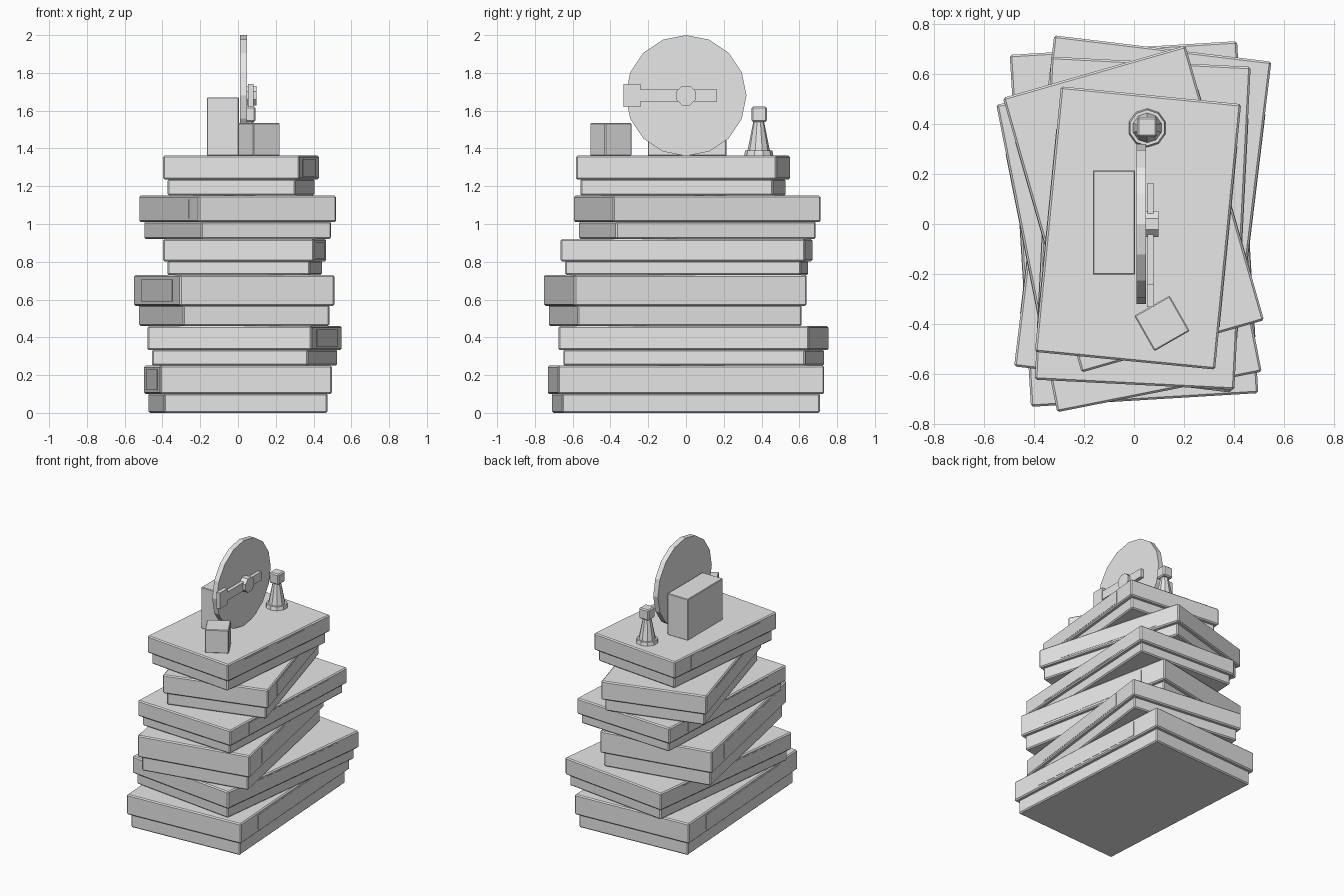
import bpy, bmesh, math
from mathutils import Matrix, Vector

if "Cube" in bpy.data.objects:
    bpy.data.objects.remove(bpy.data.objects["Cube"])

grey = bpy.data.materials.new("light_grey")
grey.diffuse_color = (0.8, 0.8, 0.8, 1)
grey.use_nodes = True
grey.node_tree.nodes["Principled BSDF"].inputs["Base Color"].default_value = grey.diffuse_color


def finish(name, bm, matrix, bevel=0.0):
    bm.normal_update()
    mesh = bpy.data.meshes.new(name)
    bm.to_mesh(mesh)
    bm.free()
    mesh.materials.append(grey)
    ob = bpy.data.objects.new(name, mesh)
    ob.matrix_world = matrix
    bpy.context.collection.objects.link(ob)
    if bevel:
        mod = ob.modifiers.new("soft_edges", 'BEVEL')
        mod.width = bevel
        mod.segments = 1
    return ob


def block(name, size, centre, turn=0.0, bevel=0.0, offset=(0, 0, 0)):
    """Box of a given size, turned about z; offset is in the turned frame."""
    bm = bmesh.new()
    bmesh.ops.create_cube(bm, size=1)
    bmesh.ops.scale(bm, vec=size, verts=bm.verts)
    bmesh.ops.translate(bm, vec=offset, verts=bm.verts)
    m = Matrix.Translation(centre) @ Matrix.Rotation(math.radians(turn), 4, 'Z')
    return finish(name, bm, m, bevel)


def drum(name, r1, r2, depth, sides, centre, axis='Z', spin=0.0):
    bm = bmesh.new()
    bmesh.ops.create_cone(bm, cap_ends=True, segments=sides, radius1=r1, radius2=r2, depth=depth)
    m = Matrix.Rotation(math.radians(spin), 4, 'Z')
    if axis == 'X':
        m = Matrix.Rotation(math.pi / 2, 4, 'Y') @ m
    return finish(name, bm, Matrix.Translation(centre) @ m)


# stacked game boxes: width, length, centre x, centre y, turn, bottom, lid bottom, top
boxes = [
    (0.912, 1.412, 0.00, 0.00, 3.45, 0.000, 0.100, 0.250),
    (0.876, 1.335, 0.035, 0.04, -6.9, 0.250, 0.332, 0.460),
    (0.835, 1.255, -0.02, -0.057, 11.2, 0.460, 0.567, 0.730),
    (0.800, 1.295, 0.035, 0.003, -2.9, 0.730, 0.802, 0.920),
    (0.760, 1.144, -0.002, 0.06, 16.0, 0.920, 1.010, 1.150),
    (0.725, 1.068, 0.016, -0.016, -5.6, 1.150, 1.235, 1.362),
]
for i, (w, l, x, y, turn, z0, z1, z2) in enumerate(boxes, 1):
    block(f"box_base_{i}", (w - 0.044, l - 0.044, z1 - z0 + 0.004),
          (x, y, (z0 + z1 + 0.004) / 2), turn, 0.008)
    block(f"box_lid_{i}", (w, l, z2 - z1), (x, y, (z1 + z2) / 2), turn, 0.008)
    # thin labels on the long sides
    for side, s in (("left", -1), ("right", 1)):
        block(f"box_label_{side}_{i}", (0.002, l * 0.68, (z2 - z1) * 0.72),
              (x, y, (z1 + z2) / 2), turn, 0, (s * (w / 2 + 0.001), 0, 0))

top = 1.36

# spinner disc standing on edge, with its arrow and hub
drum("spinner_disc", 0.32, 0.32, 0.038, 16, (0.029, 0, 1.68), 'X')
drum("spinner_hub", 0.056, 0.056, 0.05, 8, (0.073, 0, 1.68), 'X', 22.5)
block("spinner_arrow_bar", (0.025, 0.42, 0.064), (0.066, -0.045, 1.68))
block("spinner_arrow_head", (0.028, 0.092, 0.12), (0.067, -0.286, 1.68))

# card deck behind the spinner
block("card_deck", (0.17, 0.415, 0.31), (-0.08, 0.006, top + 0.155), 0, 0.004)

# die in front
block("die", (0.163, 0.163, 0.175), (0.112, -0.398, top + 0.0875), 29.7, 0.005)

# pawn
px, py = 0.053, 0.385
drum("pawn_foot", 0.078, 0.072, 0.028, 10, (px, py, top + 0.014))
drum("pawn_body", 0.06, 0.028, 0.16, 10, (px, py, 1.465))
block("pawn_head", (0.08, 0.08, 0.08), (px, py + 0.003, 1.581), 0, 0.008)
